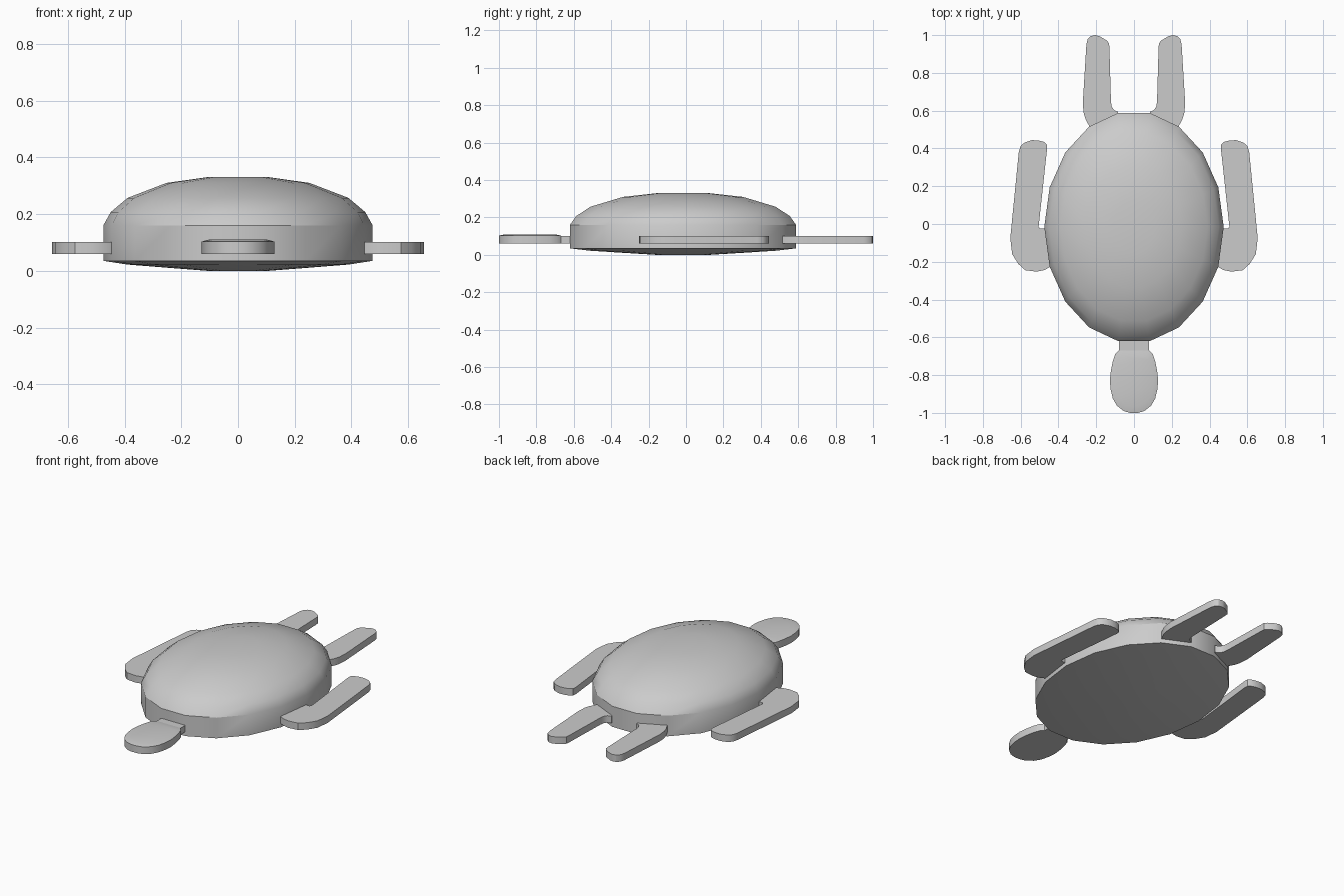
import bpy, bmesh, math

if "Cube" in bpy.data.objects:
    bpy.data.objects.remove(bpy.data.objects["Cube"])


def finish(bm, name, angle=32):
    bmesh.ops.recalc_face_normals(bm, faces=bm.faces)
    mesh = bpy.data.meshes.new(name)
    bm.to_mesh(mesh)
    bm.free()
    obj = bpy.data.objects.new(name, mesh)
    bpy.context.collection.objects.link(obj)
    bpy.ops.object.select_all(action='DESELECT')
    obj.select_set(True)
    bpy.context.view_layer.objects.active = obj
    bpy.ops.object.shade_smooth_by_angle(angle=math.radians(angle))
    return obj


def loft(name, rings):
    """Skin a stack of matching point rings and cap both ends."""
    bm = bmesh.new()
    loops = [[bm.verts.new(p) for p in ring] for ring in rings]
    n = len(loops[0])
    for a, b in zip(loops, loops[1:]):
        for i in range(n):
            j = (i + 1) % n
            bm.faces.new((a[i], a[j], b[j], b[i]))
    bm.faces.new(loops[0][::-1])
    bm.faces.new(loops[-1])
    return finish(bm, name)


def plate(name, outline, z0=0.06, z1=0.102):
    return loft(name, [[(x, y, z) for x, y in outline] for z in (z0, z1)])


def mirrored(outline):
    return [(-x, y) for x, y in reversed(outline)]


# Shell: 18-sided oval with shallow belly, straight rim and domed top
profile = [(0.23, 0.002), (0.53, 0.011), (0.82, 0.022), (1, 0.035), (1, 0.16),
           (0.945, 0.207), (0.82, 0.257), (0.53, 0.31), (0.23, 0.33)]
SIDES = 18
rings = []
for s, z in profile:
    rings.append([(0.475 * s * math.cos(2 * math.pi * i / SIDES),
                   0.614 * s * math.sin(2 * math.pi * i / SIDES) - 0.016, max(z, 0.0))
                  for i in range(SIDES)])
rings[0] = [(x, y, 0.0) for x, y, z in rings[0]]
loft("shell", rings)

# Front flippers, swept back along the shell
front = [(0.40, -0.20), (0.445, -0.228), (0.475, -0.244), (0.515, -0.252), (0.575, -0.245),
         (0.612, -0.212), (0.645, -0.16), (0.655, -0.075), (0.61, 0.38), (0.601, 0.411),
         (0.58, 0.431), (0.54, 0.444), (0.505, 0.442), (0.475, 0.434), (0.462, 0.422),
         (0.46, 0.40), (0.505, -0.015), (0.497, -0.025), (0.40, -0.025)]
# Rear flippers, pointing backwards
rear = [(0.20, 0.45), (0.238, 0.52), (0.257, 0.557), (0.267, 0.59), (0.271, 0.64),
        (0.252, 0.95), (0.245, 0.978), (0.228, 0.995), (0.205, 1.0), (0.182, 0.994),
        (0.145, 0.972), (0.132, 0.957), (0.13, 0.93), (0.122, 0.65), (0.118, 0.622),
        (0.105, 0.603), (0.085, 0.594), (0.07, 0.52)]
for name, outline in (("front_flipper", front), ("rear_flipper", rear)):
    plate(name + "_right", outline)
    plate(name + "_left", mirrored(outline))

# Neck
plate("neck", [(-0.08, -0.56), (-0.08, -0.69), (0.08, -0.69), (0.08, -0.56)], 0.06, 0.10)

# Head: rounded plate with a softly raised top
half = [(0.08, -0.669), (0.1, -0.69), (0.113, -0.73), (0.122, -0.775), (0.128, -0.825),
        (0.124, -0.875), (0.112, -0.925), (0.09, -0.962), (0.055, -0.99), (0.02, -1.0)]
head = half + mirrored(half)
inner = [(x * 0.8, -0.83 + (y + 0.83) * 0.8) for x, y in head]
loft("head", [[(x, y, 0.06) for x, y in head],
              [(x, y, 0.103) for x, y in head],
              [(x, y, 0.11) for x, y in inner]])
